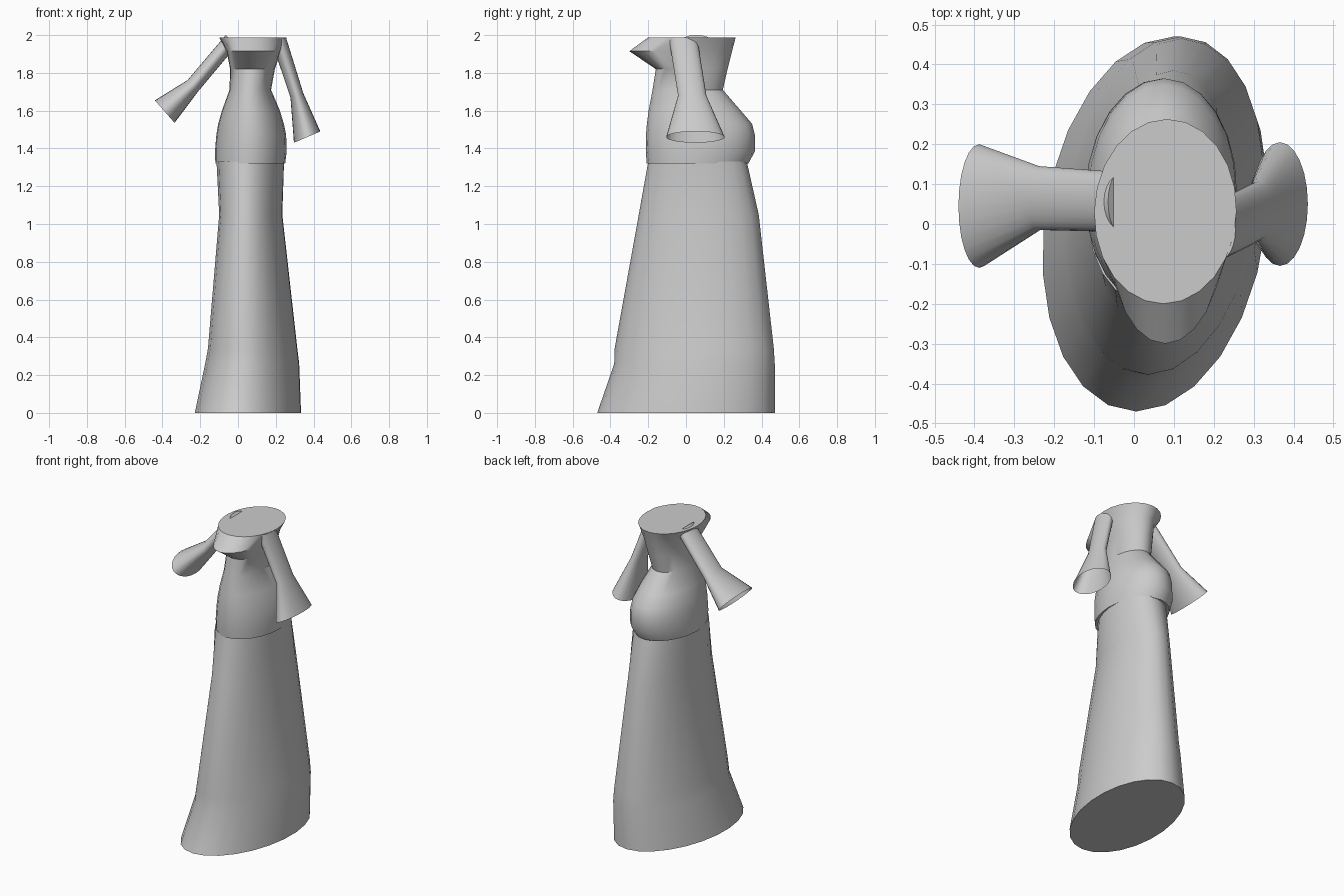
import bpy, bmesh, math
from mathutils import Vector

if "Cube" in bpy.data.objects:
    bpy.data.objects.remove(bpy.data.objects["Cube"])

SIDES = 24
grey = bpy.data.materials.new("plain_grey")
grey.use_nodes = True
grey.diffuse_color = (0.6, 0.6, 0.6, 1)
grey.node_tree.nodes["Principled BSDF"].inputs["Base Color"].default_value = (0.6, 0.6, 0.6, 1)


def loft(name, rings, cap_start=True, cap_end=True):
    """Skin a tube over elliptical rings given as (centre, axis_u, axis_v)."""
    bm = bmesh.new()
    loops = []
    for c, u, v in rings:
        angles = [2 * math.pi * i / SIDES for i in range(SIDES)]
        loops.append([bm.verts.new(c + u * math.cos(a) + v * math.sin(a)) for a in angles])
    for low, high in zip(loops, loops[1:]):
        for i in range(SIDES):
            j = (i + 1) % SIDES
            bm.faces.new((low[i], low[j], high[j], high[i]))
    if cap_start:
        bm.faces.new(loops[0][::-1])
    if cap_end:
        bm.faces.new(loops[-1])
    bmesh.ops.recalc_face_normals(bm, faces=bm.faces)
    mesh = bpy.data.meshes.new(name)
    bm.to_mesh(mesh)
    bm.free()
    mesh.materials.append(grey)
    obj = bpy.data.objects.new(name, mesh)
    bpy.context.collection.objects.link(obj)
    bpy.ops.object.select_all(action='DESELECT')
    obj.select_set(True)
    bpy.context.view_layer.objects.active = obj
    bpy.ops.object.shade_smooth_by_angle(angle=math.radians(32))
    return obj


def level_ring(z, x0, x1, y0, y1, skew):
    """Horizontal ellipse filling the given bounds, with its long axis skewed in x."""
    half_y = (y1 - y0) / 2
    half_x = math.sqrt(((x1 - x0) / 2) ** 2 - (skew * half_y) ** 2)
    return (Vector(((x0 + x1) / 2, (y0 + y1) / 2, z)),
            Vector((half_x, 0, 0)), Vector((skew * half_y, half_y, 0)))


def sleeve(name, stations):
    """Flared sleeve: each station is centre, in-plane direction and two radii."""
    rings = []
    for centre, direction, thin, wide in stations:
        rings.append((Vector(centre), Vector(direction).normalized() * thin, Vector((0, wide, 0))))
    return loft(name, rings, cap_end=False)


# Long skirt with a trailing front hem
loft("skirt", [level_ring(*r, 0.1) for r in (
    (0.0, -0.23, 0.335, -0.47, 0.47),
    (0.26, -0.175, 0.325, -0.38, 0.47),
    (0.34, -0.16, 0.315, -0.378, 0.465),
    (1.05, -0.10, 0.235, -0.25, 0.385),
    (1.33, -0.115, 0.245, -0.20, 0.322))])

# Bodice: hips, waist, projecting neckline and flat top
loft("bodice", [level_ring(*r, 0.02) for r in (
    (1.32, -0.12, 0.25, -0.208, 0.33),
    (1.385, -0.122, 0.258, -0.213, 0.365),
    (1.47, -0.115, 0.255, -0.212, 0.365),
    (1.53, -0.105, 0.243, -0.207, 0.35),
    (1.60, -0.085, 0.222, -0.198, 0.29),
    (1.71, -0.045, 0.175, -0.177, 0.195),
    (1.82, -0.042, 0.195, -0.16, 0.22),
    (1.915, -0.06, 0.227, -0.30, 0.244),
    (1.988, -0.10, 0.257, -0.20, 0.263))])

# Sleeves: shoulder, elbow, open cuff
sleeve("left_sleeve", (
    ((0.215, -0.015, 1.98), (1, 0, 0.2), 0.04, 0.075),
    ((0.312, 0.033, 1.68), (1, 0, 0.35), 0.036, 0.075),
    ((0.366, 0.05, 1.46), (0.14, 0, 0.06), 0.076, 0.155)))
sleeve("right_sleeve", (
    ((-0.035, 0.055, 1.974), (-0.75, 0, 0.66), 0.04, 0.075),
    ((-0.238, 0.065, 1.733), (-0.75, 0, 0.75), 0.041, 0.08),
    ((-0.388, 0.045, 1.595), (-0.105, 0, 0.12), 0.079, 0.155)))
